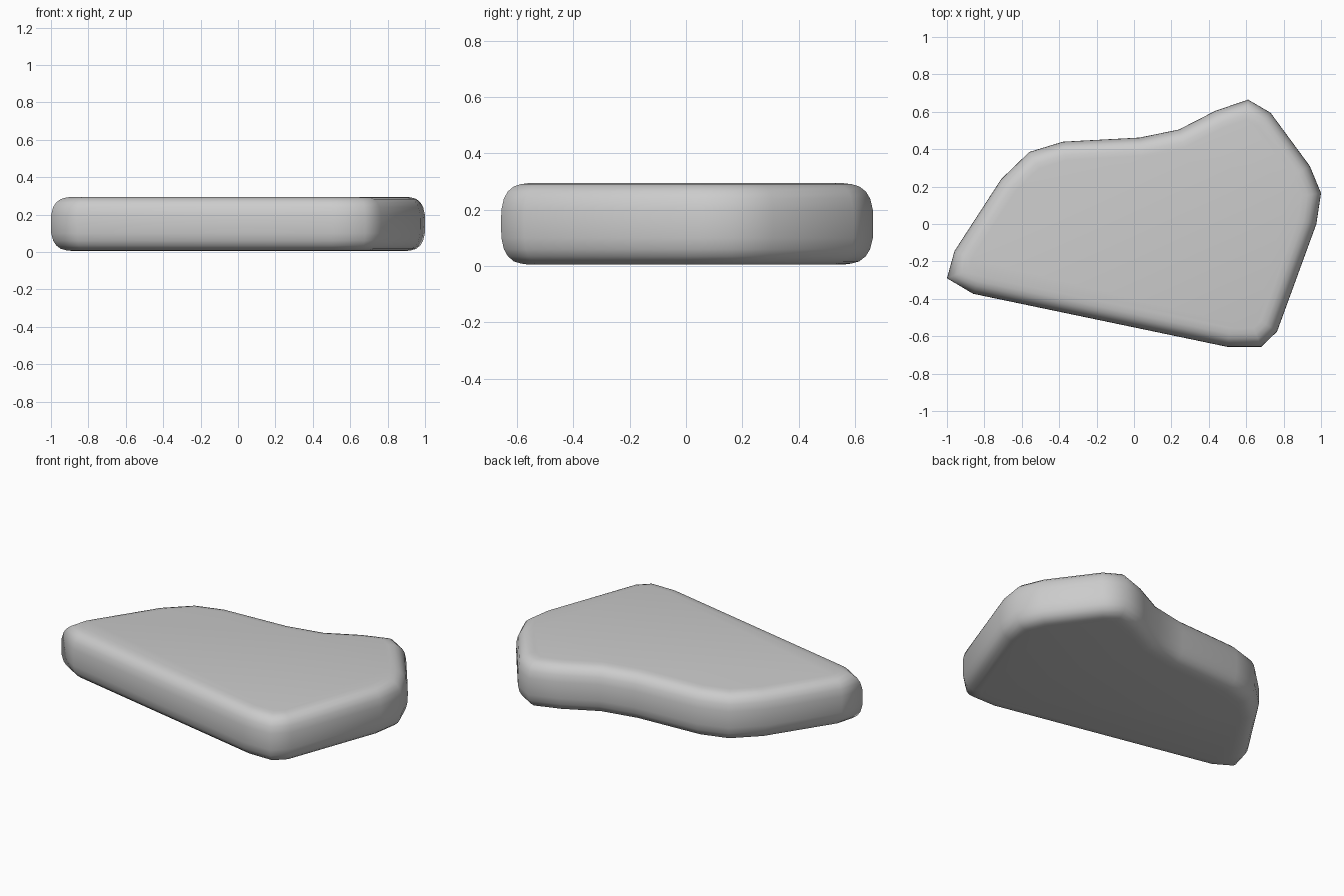
import bpy, bmesh
from mathutils import Vector

if "Cube" in bpy.data.objects:
    bpy.data.objects.remove(bpy.data.objects["Cube"])

# Plan outline at mid height, counter-clockwise
OUTLINE = [(-1, -0.29), (-0.86, -0.373), (0.5, -0.657), (0.68, -0.657), (0.765, -0.575),
           (0.975, 0), (1, 0.165), (0.94, 0.31), (0.73, 0.595), (0.61, 0.665),
           (0.435, 0.605), (0.24, 0.505), (0.03, 0.462), (-0.38, 0.44),
           (-0.56, 0.385), (-0.71, 0.24), (-0.96, -0.145)]
# Rounded edge section: (inset from outline, height above mid plane)
EDGE = [(0, 0), (0.001, 0.05), (0.01, 0.09), (0.024, 0.115), (0.045, 0.133),
        (0.07, 0.141), (0.1, 0.145)]
MID = 0.15


def inset(points, d):
    """Mitred inward offset of a counter-clockwise polygon."""
    pts = [Vector(p) for p in points]
    out = []
    for i, p in enumerate(pts):
        a = (p - pts[i - 1]).normalized()
        b = (pts[(i + 1) % len(pts)] - p).normalized()
        na, nb = Vector((-a.y, a.x)), Vector((-b.y, b.x))
        out.append(p + (na + nb) * d / (1 + na.dot(nb)))
    return out


# Stack rings from bottom to top, bridge them and cap both ends
section = [(d, MID - h) for d, h in reversed(EDGE[1:])] + [(d, MID + h) for d, h in EDGE]
bm = bmesh.new()
rings = [[bm.verts.new((p.x, p.y, z)) for p in inset(OUTLINE, d)] for d, z in section]
n = len(OUTLINE)
for lo, hi in zip(rings, rings[1:]):
    for i in range(n):
        j = (i + 1) % n
        bm.faces.new((lo[i], lo[j], hi[j], hi[i]))
bm.faces.new(rings[0][::-1])
bm.faces.new(rings[-1])
for f in bm.faces:
    f.smooth = True

# Flat stone slab
mesh = bpy.data.meshes.new("stone_slab")
bm.to_mesh(mesh)
bm.free()
slab = bpy.data.objects.new("stone_slab", mesh)
bpy.context.collection.objects.link(slab)
